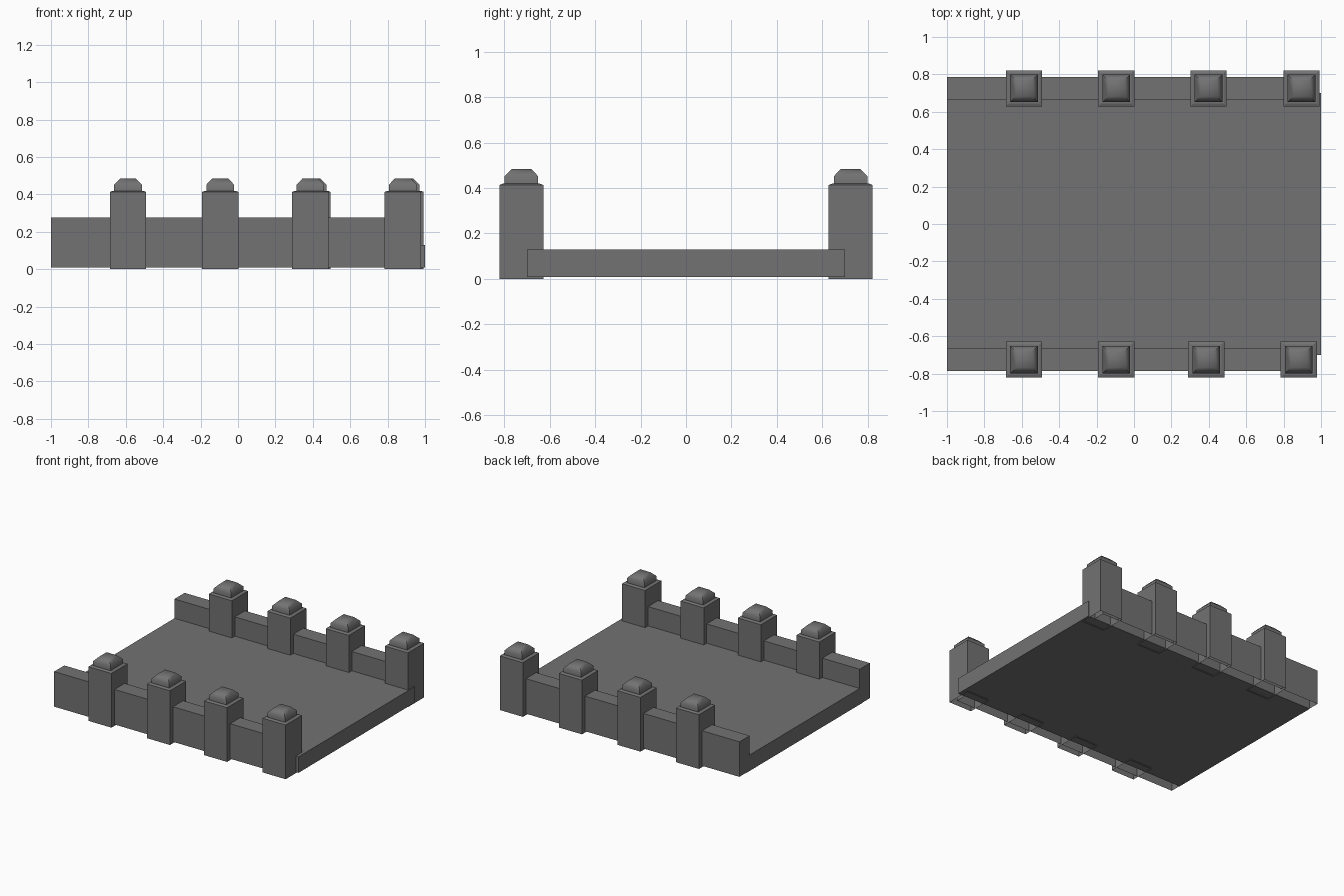
import bpy, bmesh, math

if "Cube" in bpy.data.objects:
    bpy.data.objects.remove(bpy.data.objects["Cube"])

stone = bpy.data.materials.new("dark_grey_stone")
stone.diffuse_color = (0.17, 0.17, 0.17, 1)
stone.use_nodes = True
stone.node_tree.nodes["Principled BSDF"].inputs["Base Color"].default_value = stone.diffuse_color


def finish(name, bm):
    mesh = bpy.data.meshes.new(name)
    bm.to_mesh(mesh)
    bm.free()
    mesh.materials.append(stone)
    ob = bpy.data.objects.new(name, mesh)
    bpy.context.collection.objects.link(ob)
    return ob


def stack(name, cx, cy, rings, bottom=True):
    """Rectangular rings (half x, half y, z) joined from bottom to top."""
    bm = bmesh.new()
    loops = [[bm.verts.new((cx + sx * hx, cy + sy * hy, z))
              for sx, sy in ((-1, -1), (1, -1), (1, 1), (-1, 1))]
             for hx, hy, z in rings]
    for low, high in zip(loops, loops[1:]):
        for i in range(4):
            j = (i + 1) % 4
            bm.faces.new((low[i], low[j], high[j], high[i]))
    bm.faces.new(loops[-1])
    if bottom:
        bm.faces.new(loops[0][::-1])
    return finish(name, bm)


# Bridge deck
stack("deck", 0, 0, [(1.0, 0.70, 0.008), (1.0, 0.70, 0.13)])

# Each side: low wall with open underside, plus four capped pillars
pillar_x = {"front": (-0.588, -0.095, 0.387, 0.881),
            "back": (-0.588, -0.095, 0.398, 0.896)}
for side, sign in (("front", -1), ("back", 1)):
    stack(side + "_wall", -0.03, sign * 0.724,
          [(0.97, 0.061, 0.01), (0.97, 0.061, 0.277)], bottom=False)
    for n, x in enumerate(pillar_x[side], 1):
        y = sign * 0.725
        # Square post
        stack(f"{side}_pillar_{n}", x, y,
              [(0.097, 0.097, 0.0), (0.097, 0.097, 0.413),
               (0.082, 0.082, 0.419)], bottom=False)
        # Chamfered cap
        cap = stack(f"{side}_cap_{n}", x, y,
                    [(0.074, 0.074, 0.415), (0.074, 0.074, 0.452),
                     (0.043, 0.043, 0.484)], bottom=False)
        bpy.ops.object.select_all(action='DESELECT')
        cap.select_set(True)
        bpy.context.view_layer.objects.active = cap
        bpy.ops.object.shade_smooth_by_angle(angle=math.radians(50))
